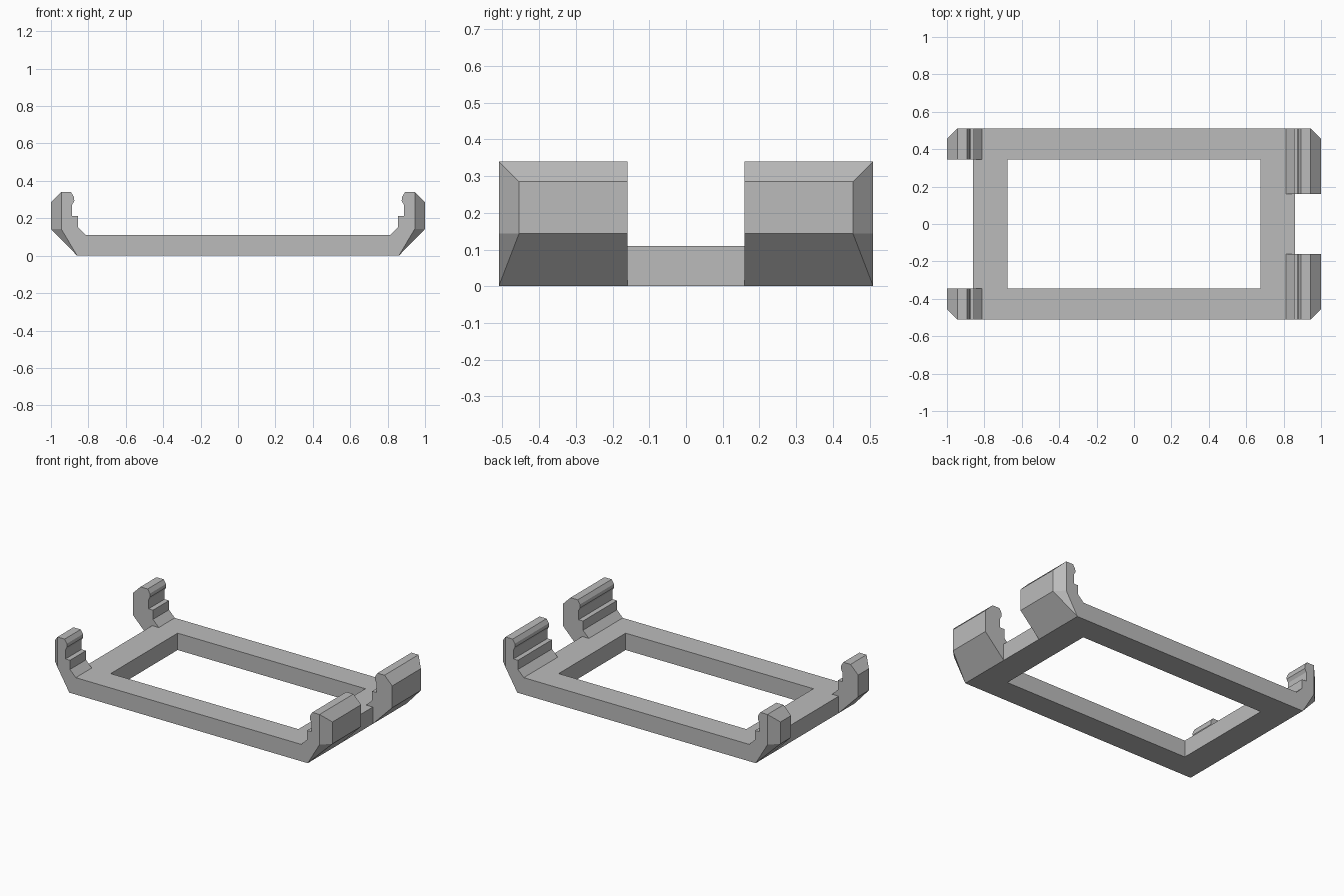
import bpy
import bmesh

cube = bpy.data.objects.get("Cube")
if cube:
    bpy.data.objects.remove(cube, do_unlink=True)

# Single plain grey plastic
grey = bpy.data.materials.new("plain grey")
grey.use_nodes = True
colour = (0.5, 0.5, 0.5, 1)
grey.diffuse_color = colour
grey.node_tree.nodes["Principled BSDF"].inputs["Base Color"].default_value = colour

WIDTH, DEPTH, THICK = 0.86, 0.51, 0.11


def finish(name, bm):
    bmesh.ops.recalc_face_normals(bm, faces=bm.faces)
    mesh = bpy.data.meshes.new(name)
    bm.to_mesh(mesh)
    bm.free()
    mesh.materials.append(grey)
    obj = bpy.data.objects.new(name, mesh)
    bpy.context.collection.objects.link(obj)
    return obj


# Flat rectangular frame with an open middle
def base_frame():
    bm = bmesh.new()
    corners = [(-1, -1), (1, -1), (1, 1), (-1, 1)]

    def ring(hx, hy, z):
        return [bm.verts.new((sx * hx, sy * hy, z)) for sx, sy in corners]

    rings = [ring(WIDTH, DEPTH, 0), ring(WIDTH, DEPTH, THICK),
             ring(0.677, 0.345, THICK), ring(0.677, 0.345, 0)]
    for r in range(4):
        a, b = rings[r], rings[(r + 1) % 4]
        for i in range(4):
            j = (i + 1) % 4
            bm.faces.new((a[i], a[j], b[j], b[i]))
    finish("base_frame", bm)


# Hooked clip section: outer slope, wall, top, rounded lip, notch and step
PROFILE = [(WIDTH, 0), (1, 0.143), (1, 0.285), (0.945, 0.34), (0.893, 0.34),
           (0.877, 0.314), (0.875, 0.293), (0.887, 0.272), (0.887, 0.212),
           (0.855, 0.212), (0.855, 0.152), (0.813, THICK), (WIDTH, THICK)]
CHAMFER = 0.055


# Extruded clip with its outer corner cut at an angle
def clip(name, sx, sy, inner):
    bm = bmesh.new()

    def vert(x, y, z):
        return bm.verts.new((sx * x, sy * y, z))

    near = [vert(x, inner, z) for x, z in PROFILE]
    far = [vert(x, DEPTH - (CHAMFER if x == 1 else 0), z) for x, z in PROFILE]
    edge = vert(1 - CHAMFER, DEPTH, PROFILE[1][1])
    for i in range(len(PROFILE)):
        j = (i + 1) % len(PROFILE)
        bm.faces.new((near[i], near[j], far[j], far[i]))
    bm.faces.new(near)
    bm.faces.new([far[0], edge] + far[3:])
    bm.faces.new((edge, far[1], far[2], far[3]))
    bm.faces.new((far[0], far[1], edge))
    finish(name, bm)


base_frame()
for side, sx, inner in (("left", 1, 0.16), ("right", -1, 0.345)):
    for end, sy in (("front", -1), ("back", 1)):
        clip(f"{end}_{side}_clip", sx, sy, inner)
